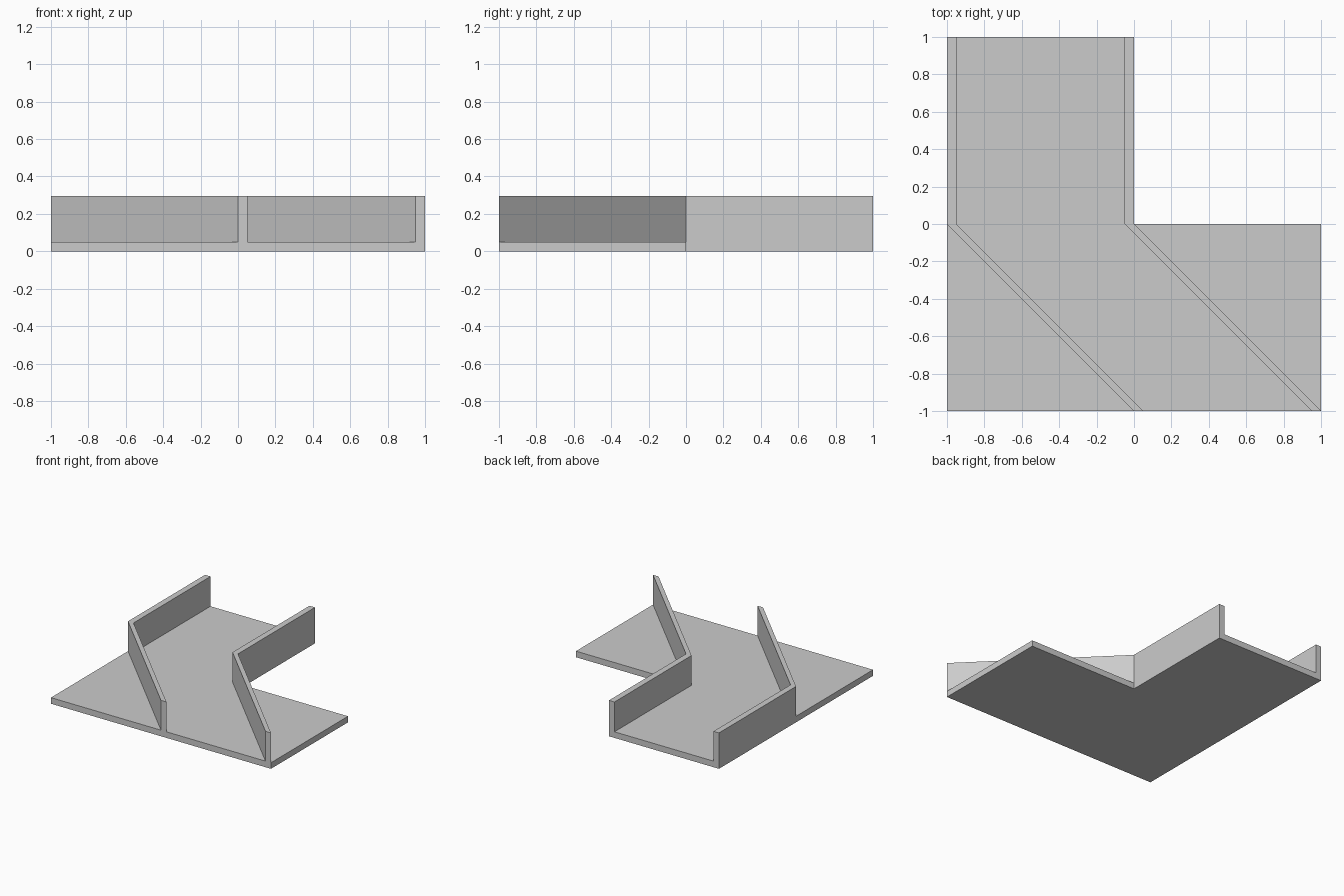
import bpy
import bmesh

if "Cube" in bpy.data.objects:
    bpy.data.objects.remove(bpy.data.objects["Cube"])

FLOOR, TOP, THICK = 0.05, 0.295, 0.05


def extrude_outline(name, outline, z0, z1):
    bm = bmesh.new()
    face = bm.faces.new([bm.verts.new((x, y, z0)) for x, y in outline])
    ext = bmesh.ops.extrude_face_region(bm, geom=[face], use_keep_orig=True)
    verts = [g for g in ext["geom"] if isinstance(g, bmesh.types.BMVert)]
    bmesh.ops.translate(bm, verts=verts, vec=(0, 0, z1 - z0))
    bmesh.ops.recalc_face_normals(bm, faces=bm.faces)
    mesh = bpy.data.meshes.new(name)
    bm.to_mesh(mesh)
    bm.free()
    obj = bpy.data.objects.new(name, mesh)
    bpy.context.collection.objects.link(obj)
    return obj


# L-shaped floor plate
extrude_outline("floor_plate",
                [(-1, -1), (1, -1), (1, 0), (0, 0), (0, 1), (-1, 1)], 0, FLOOR)

# Two matching bent channel walls: straight at the back, diagonal to the front
for name, x in (("left_wall", -1.0), ("right_wall", -THICK)):
    edge = [(x, 1), (x, 0), (x + 1, -1)]
    outline = edge + [(px + THICK, py) for px, py in reversed(edge)]
    extrude_outline(name, outline, FLOOR, TOP)
